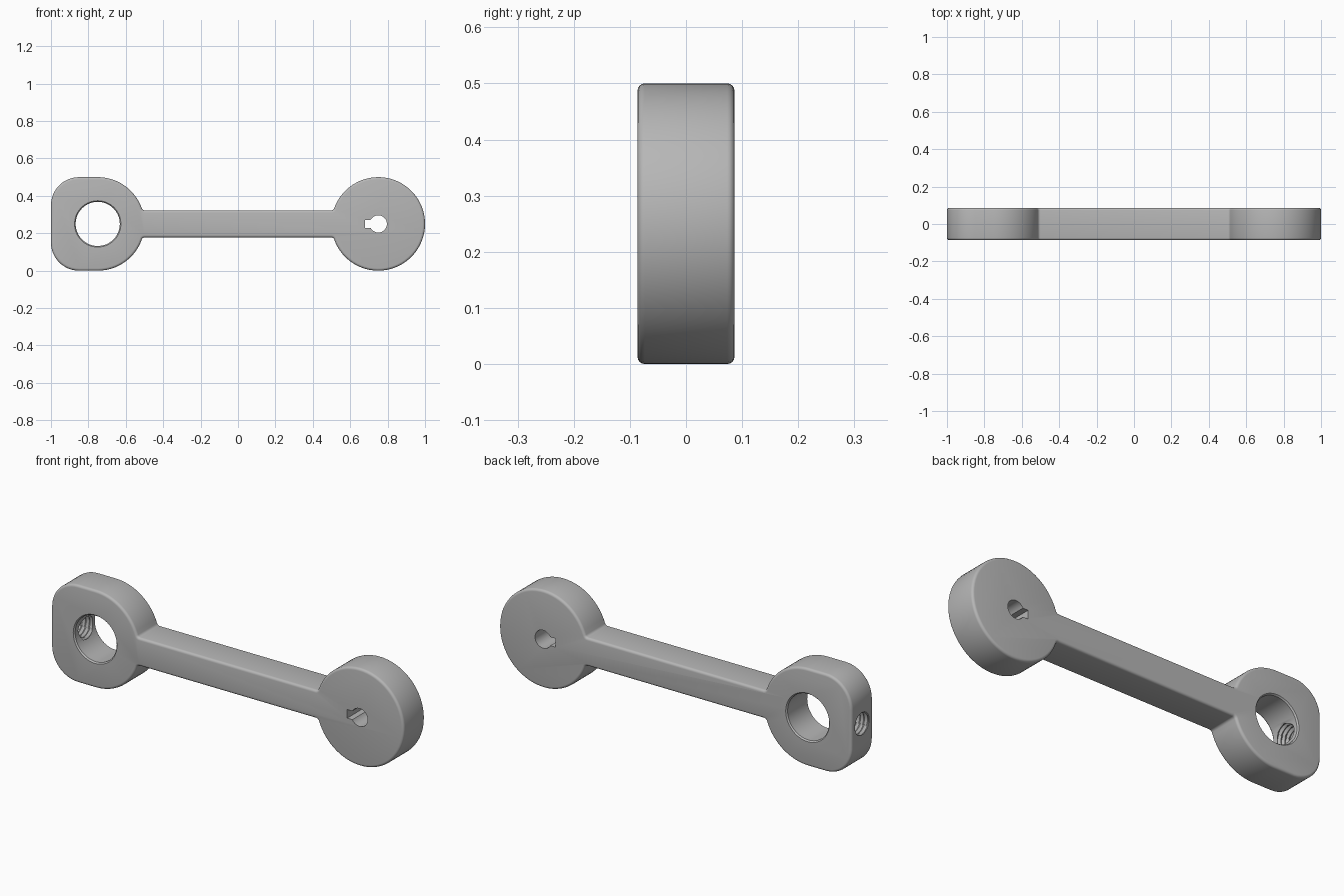
import bpy, bmesh, math
from math import sin, cos, pi

if "Cube" in bpy.data.objects:
    bpy.data.objects.remove(bpy.data.objects["Cube"])

R, H, F = 0.25, 0.0725, 0.015      # end radius, bar half height, junction fillet
CX, CZ, T = 0.75, 0.25, 0.0865     # end centres, mid height, half thickness

mat = bpy.data.materials.new("grey_metal")
mat.diffuse_color = (0.47, 0.47, 0.47, 1)
mat.use_nodes = True
mat.node_tree.nodes["Principled BSDF"].inputs["Base Color"].default_value = mat.diffuse_color


def arc(cx, cz, r, a0, a1, n):
    return [(cx + r * cos(a0 + (a1 - a0) * i / n), cz + r * sin(a0 + (a1 - a0) * i / n))
            for i in range(n + 1)]


def make(name, bm):
    bmesh.ops.recalc_face_normals(bm, faces=bm.faces)
    me = bpy.data.meshes.new(name)
    bm.to_mesh(me)
    bm.free()
    ob = bpy.data.objects.new(name, me)
    bpy.context.collection.objects.link(ob)
    me.materials.append(mat)
    return ob


def prism(pts, half):
    bm = bmesh.new()
    face = bm.faces.new([bm.verts.new((x, -half, z)) for x, z in pts])
    ext = bmesh.ops.extrude_face_region(bm, geom=[face])
    for v in ext["geom"]:
        if isinstance(v, bmesh.types.BMVert):
            v.co.y = half
    return bm


def loft(rings):
    """Closed tube through equal-length rings of points."""
    bm = bmesh.new()
    rows = [[bm.verts.new(p) for p in ring] for ring in rings]
    n = len(rows[0])
    for a, b in zip(rows, rows[1:]):
        for i in range(n):
            j = (i + 1) % n
            bm.faces.new((a[i], a[j], b[j], b[i]))
    bm.faces.new(rows[0])
    bm.faces.new(rows[-1])
    return bm


def cut(target, bm):
    cutter = make("cutter", bm)
    cutter.hide_render = True
    mod = target.modifiers.new("cut", "BOOLEAN")
    mod.operation, mod.solver, mod.object = "DIFFERENCE", "EXACT", cutter
    bpy.context.view_layer.objects.active = target
    bpy.ops.object.modifier_apply(modifier=mod.name)
    bpy.data.objects.remove(cutter)


# Upper half outline from right tip to left flat, then mirrored below
dx = math.sqrt((R + F) ** 2 - (H + F) ** 2)
a = math.atan2(H + F, dx)
upper = arc(CX, 0, R, 0, pi - a, 30)
upper += arc(CX - dx, H + F, F, -a, -pi / 2, 4)[1:]
upper += arc(dx - CX, H + F, F, -pi / 2, a - pi, 4)
upper += arc(-CX, 0, R, a, pi / 2, 16)[1:]
upper += arc(-0.85, 0.10, 0.15, pi / 2, pi, 12)
outline = upper + [(x, -z) for x, z in reversed(upper[1:])]
bm = prism([(x, z + CZ) for x, z in outline], T)
rim = [e for e in bm.edges if abs(e.verts[0].co.y - e.verts[1].co.y) < 1e-6]
bmesh.ops.bevel(bm, geom=rim, offset=0.013, segments=4, profile=0.5, affect="EDGES")
arm = make("connecting_arm", bm)

# Large bore with flared rims
bore = [(-0.1, 0.1325), (-T, 0.124), (-T + 0.007, 0.118),
        (T - 0.007, 0.118), (T, 0.124), (0.1, 0.1325)]
cut(arm, loft([[(x, y, z) for x, z in arc(-CX, CZ, r, 0, 2 * pi, 64)[:-1]]
               for y, r in bore]))

# Shaft hole with keyway
k, r = 0.022, 0.046
ka = math.asin(k / r)
cut(arm, prism(arc(CX, CZ, r, ka - pi, pi - ka, 32)
               + [(0.68, CZ + k), (0.68, CZ - k)], 0.2))

# Threaded set-screw hole from the flat end into the bore
PITCH, ROWS, SEG = 0.022, 6, 36
rings = []
for i in range(62):
    x = -1.03 + i * PITCH / ROWS
    ring = []
    for j in range(SEG):
        t = 2 * pi * j / SEG
        phase = ((x + 1.03) / PITCH + j / SEG) % 1
        rad = 0.052 + 0.011 * (1 - abs(2 * phase - 1))
        ring.append((x, rad * cos(t), CZ + rad * sin(t)))
    rings.append(ring)
cut(arm, loft(rings))

# Smooth curved faces, keep hard edges
bpy.ops.object.select_all(action="DESELECT")
arm.select_set(True)
bpy.context.view_layer.objects.active = arm
bpy.ops.object.shade_smooth_by_angle(angle=math.radians(30))
